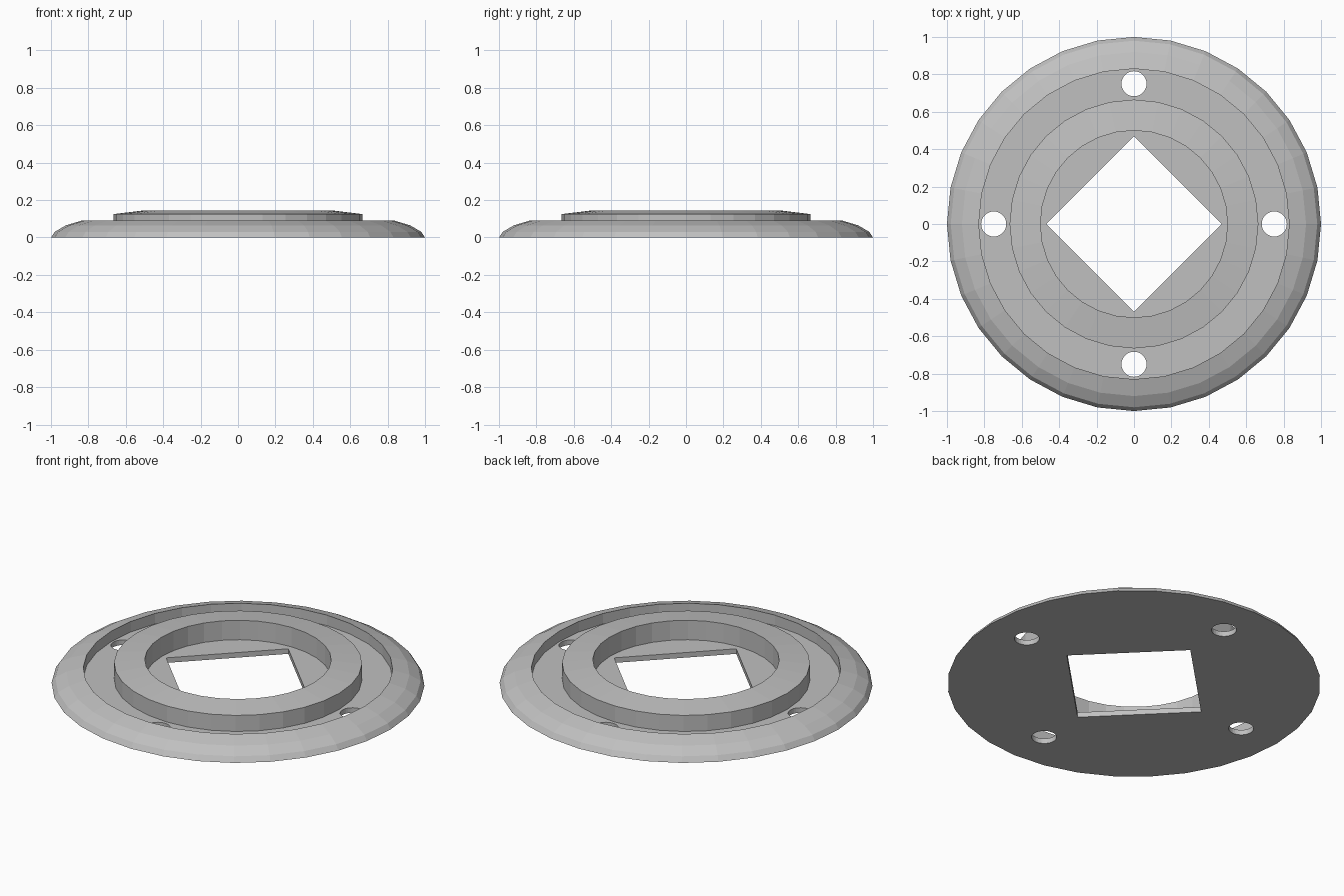
import bpy, bmesh, math
from mathutils import Matrix

cube = bpy.data.objects.get("Cube")
if cube:
    bpy.data.objects.remove(cube)

grey = bpy.data.materials.new("plain grey")
grey.use_nodes = True
GREY = (0.53, 0.53, 0.53, 1)
grey.diffuse_color = GREY
grey.node_tree.nodes["Principled BSDF"].inputs["Base Color"].default_value = GREY

FLOOR = 0.03


def add_object(name, bm):
    mesh = bpy.data.meshes.new(name)
    bmesh.ops.recalc_face_normals(bm, faces=bm.faces)
    bm.to_mesh(mesh)
    bm.free()
    mesh.materials.append(grey)
    obj = bpy.data.objects.new(name, mesh)
    bpy.context.collection.objects.link(obj)
    return obj


def lathe(name, profile, sides=32):
    """Turn a radius/height profile around z and cap both ends."""
    bm = bmesh.new()
    rings = []
    for r, z in profile:
        angles = [2 * math.pi * i / sides for i in range(sides)]
        rings.append([bm.verts.new((r * math.cos(a), r * math.sin(a), z)) for a in angles])
    for low, high in zip(rings, rings[1:]):
        for i in range(sides):
            j = (i + 1) % sides
            bm.faces.new((low[i], low[j], high[j], high[i]))
    bm.faces.new(rings[0])
    bm.faces.new(rings[-1])
    return add_object(name, bm)


# Flange: rounded rim, bolt groove, raised collar and recessed centre
flange = lathe("flange", [
    (1.0, 0), (0.98, 0.03), (0.92, 0.065), (0.83, 0.092),
    (0.83, FLOOR), (0.665, FLOOR),
    (0.665, 0.125), (0.5, 0.145), (0.5, FLOOR)])

# Cutters: square opening with its corners on the axes, and four bolt holes
bm = bmesh.new()
bmesh.ops.create_cone(bm, cap_ends=True, segments=4, radius1=0.47, radius2=0.47,
                      depth=0.3, matrix=Matrix.Rotation(0, 4, 'Z'))
corner = max(bm.verts, key=lambda v: v.co.x).co
if abs(corner.y) > 0.1:
    bmesh.ops.rotate(bm, verts=bm.verts, matrix=Matrix.Rotation(math.pi / 4, 3, 'Z'))
for k in range(4):
    a = k * math.pi / 2
    bmesh.ops.create_cone(bm, cap_ends=True, segments=32, radius1=0.067, radius2=0.067,
                          depth=0.3, matrix=Matrix.Translation(
                              (0.75 * math.cos(a), 0.75 * math.sin(a), 0)))
cutter = add_object("hole_cutter", bm)
cutter.hide_render = True
cutter.hide_set(True)

cut = flange.modifiers.new("holes", 'BOOLEAN')
cut.operation = 'DIFFERENCE'
cut.solver = 'EXACT'
cut.object = cutter
